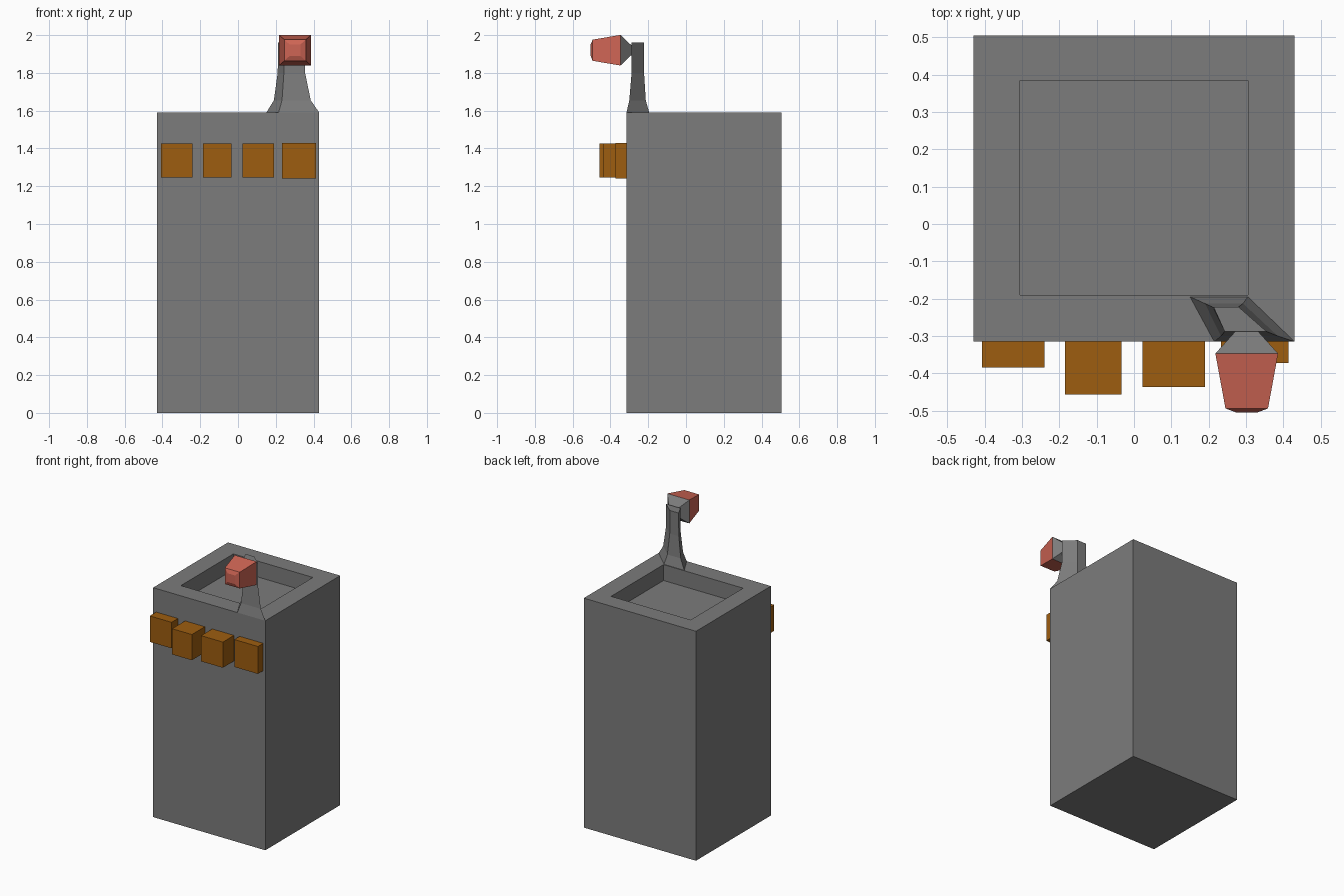
import bpy

cube = bpy.data.objects.get("Cube")
if cube:
    bpy.data.objects.remove(cube, do_unlink=True)


def material(name, rgb):
    mat = bpy.data.materials.new(name)
    mat.use_nodes = True
    mat.diffuse_color = (*rgb, 1)
    mat.node_tree.nodes["Principled BSDF"].inputs["Base Color"].default_value = (*rgb, 1)
    return mat


grey = material("stone grey", (0.2, 0.2, 0.2))
amber = material("amber", (0.34, 0.11, 0.005))
red = material("coral red", (0.62, 0.13, 0.09))


def loft(name, rings, mat):
    """Join four-cornered rings into a closed solid with flat end caps."""
    verts = [p for ring in rings for p in ring]
    n = len(verts)
    faces = [(3, 2, 1, 0), (n - 4, n - 3, n - 2, n - 1)]
    for base in range(0, n - 4, 4):
        for i in range(4):
            j = (i + 1) % 4
            faces.append((base + i, base + j, base + 4 + j, base + 4 + i))
    mesh = bpy.data.meshes.new(name)
    mesh.from_pydata(verts, [], faces)
    mesh.materials.append(mat)
    obj = bpy.data.objects.new(name, mesh)
    bpy.context.collection.objects.link(obj)
    return obj


def flat_ring(x0, x1, y0, y1, z):
    return [(x0, y0, z), (x1, y0, z), (x1, y1, z), (x0, y1, z)]


def facing_ring(y, half_x, half_z, cx=0.302, cz=1.92):
    return [(cx - half_x, y, cz - half_z), (cx + half_x, y, cz - half_z),
            (cx + half_x, y, cz + half_z), (cx - half_x, y, cz + half_z)]


def skewed_ring(z, front, back, front_x, back_x):
    return [(front_x[0], front, z), (front_x[1], front, z),
            (back_x[1], back, z), (back_x[0], back, z)]


# Tall body with a sunken tray in its top
outer = (-0.43, 0.43, -0.315, 0.505)
inner = (-0.305, 0.305, -0.19, 0.385)
loft("body", [flat_ring(*outer, 0), flat_ring(*outer, 1.59),
              flat_ring(*inner, 1.59), flat_ring(*inner, 1.48)], grey)

# Four uneven blocks across the front: left, right, front, bottom, top
blocks = [(-0.407, -0.24, -0.385, 1.247, 1.427),
          (-0.185, -0.034, -0.457, 1.247, 1.425),
          (0.023, 0.19, -0.437, 1.247, 1.425),
          (0.233, 0.414, -0.373, 1.24, 1.43)]
for i, (x0, x1, front, z0, z1) in enumerate(blocks):
    loft(f"front_block_{i + 1}", [flat_ring(x0, x1, front, -0.31, z) for z in (z0, z1)], amber)

# Flared post on the front left corner of the rim
loft("post", [skewed_ring(1.59, -0.315, -0.195, (0.215, 0.43), (0.15, 0.305)),
              skewed_ring(1.655, -0.30, -0.213, (0.233, 0.385), (0.19, 0.292)),
              skewed_ring(1.8, -0.288, -0.222, (0.243, 0.355), (0.21, 0.28)),
              skewed_ring(1.96, -0.288, -0.222, (0.243, 0.355), (0.213, 0.28))], grey)

# Flaring neck and tapered lamp head pointing forward
loft("lamp_neck", [facing_ring(y, hx, hz) for y, hx, hz in
                   ((-0.347, 0.084, 0.081), (-0.285, 0.028, 0.022))], grey)
loft("lamp_head", [facing_ring(y, hx, hz) for y, hx, hz in
                   ((-0.505, 0.028, 0.03), (-0.494, 0.057, 0.056), (-0.347, 0.084, 0.081))], red)
